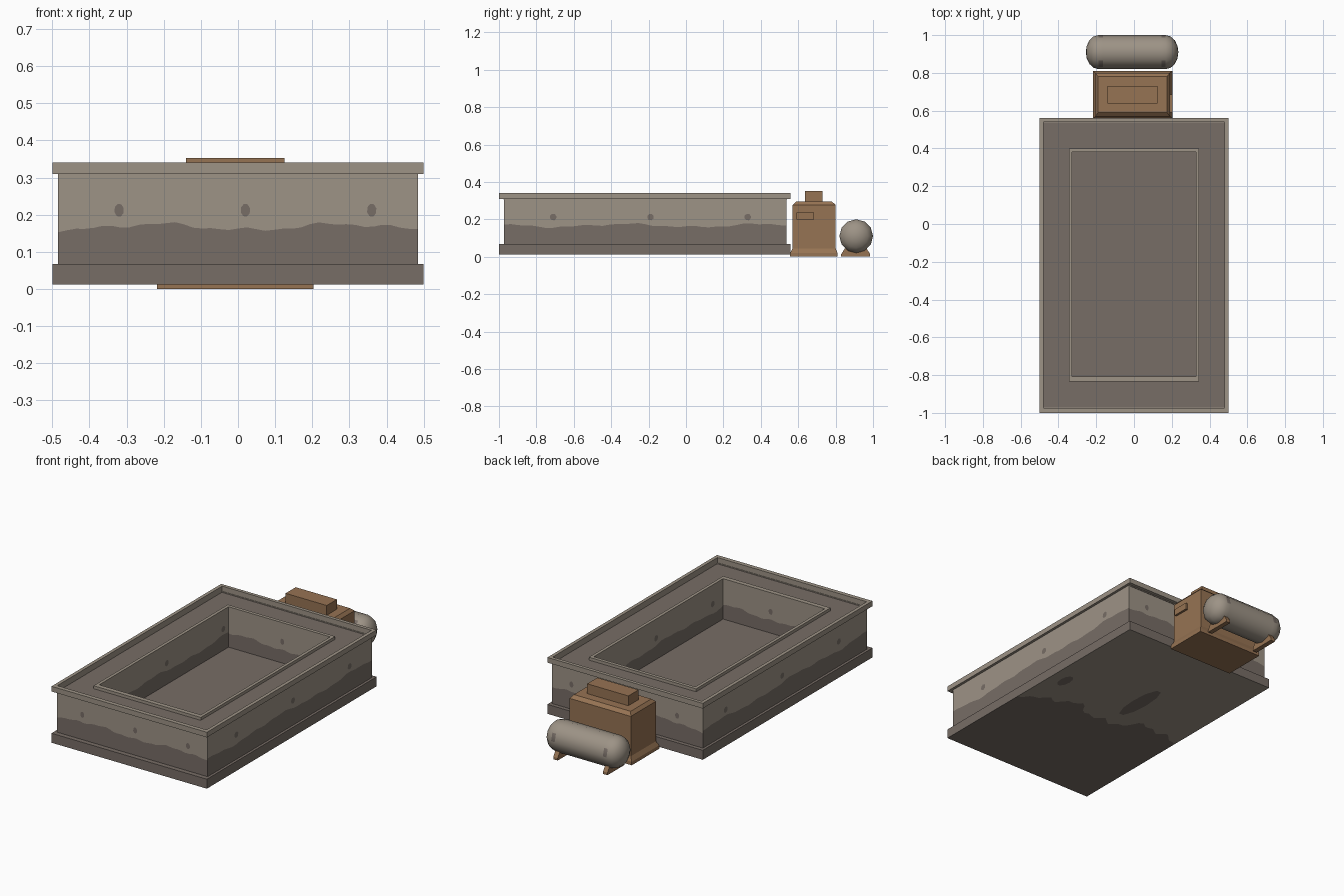
import bpy, bmesh, math
from mathutils import Vector

if "Cube" in bpy.data.objects:
    bpy.data.objects.remove(bpy.data.objects["Cube"])


def material(name, rgb):
    lin = [((c / 255 + 0.055) / 1.055) ** 2.4 for c in rgb]
    m = bpy.data.materials.new(name)
    m.diffuse_color = (*lin, 1)
    m.use_nodes = True
    m.node_tree.nodes["Principled BSDF"].inputs["Base Color"].default_value = m.diffuse_color
    return m


MATS = [material("pale_stone", (157, 147, 134)),
        material("damp_stone", (119, 109, 102)),
        material("brown_metal", (150, 115, 83))]
PALE, DAMP, BROWN = 0, 1, 2


def finish(bm, name, smooth=False):
    me = bpy.data.meshes.new(name)
    bm.to_mesh(me)
    bm.free()
    for m in MATS:
        me.materials.append(m)
    ob = bpy.data.objects.new(name, me)
    bpy.context.collection.objects.link(ob)
    if smooth:
        bpy.context.view_layer.objects.active = ob
        ob.select_set(True)
        bpy.ops.object.shade_smooth_by_angle(angle=math.radians(40))
        ob.select_set(False)
    return ob


def face(bm, pts, mat, flip=False):
    f = bm.faces.new([bm.verts.new(p) for p in (reversed(pts) if flip else pts)])
    f.material_index = mat


def corners(r):
    x0, x1, y0, y1 = r
    return [(x0, y0), (x1, y0), (x1, y1), (x0, y1)]


def loft(bm, steps, cap_bottom=False, cap_top=False):
    """Join rectangles; steps are (rect, z, material of the band leading here)."""
    rings = [[Vector((x, y, z)) for x, y in corners(r)] for r, z, _ in steps]
    for a, b, s in zip(rings, rings[1:], steps[1:]):
        if s[2] is None:
            continue
        for i in range(4):
            j = (i + 1) % 4
            face(bm, [a[i], a[j], b[j], b[i]], s[2])
    if cap_bottom:
        face(bm, rings[0], steps[0][2], True)
    if cap_top:
        face(bm, rings[-1], steps[-1][2])


def wave(t):
    return (0.008 * math.cos(2 * math.pi * (t + 0.22) / 0.5)
            + 0.004 * math.sin(31 * t + 1) + 0.003 * math.sin(67 * t))


def stained_wall(bm, rect, z0, z1, inside):
    """Four walls split into damp and pale along a wavy tide line."""
    c = corners(rect)
    n = 40
    for i in range(4):
        p, q = Vector(c[i]), Vector(c[(i + 1) % 4])
        axis = i % 2
        cols = []
        for k in range(n + 1):
            v = p.lerp(q, k / n)
            t = v[axis] if axis == 0 else v[axis] / 1.5
            zl = 0.167 + wave(t)
            cols.append([Vector((v.x, v.y, z)) for z in (z0, zl, z1)])
        for a, b in zip(cols, cols[1:]):
            face(bm, [a[0], b[0], b[1], a[1]], DAMP, inside)
            face(bm, [a[1], b[1], b[2], a[2]], PALE, inside)
        # Small damp blotches
        lo, hi = sorted((p[axis], q[axis]))
        out = -1 if i in (0, 3) else 1
        off = p[1 - axis] + out * (-0.002 if inside else 0.002)
        for s in ((-0.32, 0.02, 0.36) if axis == 0 else (-0.71, -0.19, 0.33)):
            if lo + 0.02 < s < hi - 0.02:
                pts = []
                for k in range(8):
                    a = k * math.pi / 4 + 0.3
                    u = s + (0.013, 0.018)[axis] * math.cos(a)
                    z = 0.212 + 0.018 * math.sin(a)
                    pts.append((u, off, z) if axis == 0 else (off, u, z))
                face(bm, pts, DAMP, (i in (2, 3)) != inside)


# Basin: plinth, stained walls, rim, ledge, pool kerb, pool
BASE = (-0.5, 0.5, -1.0, 0.56)
WALL = (-0.485, 0.485, -0.972, 0.537)
LIP = (-0.48, 0.48, -0.975, 0.54)
KERB = (-0.345, 0.345, -0.835, 0.40)
POOL = (-0.327, 0.327, -0.808, 0.38)
bm = bmesh.new()
loft(bm, [(BASE, 0.012, DAMP), (BASE, 0.067, DAMP), (WALL, 0.067, DAMP),
          (WALL, 0.31, None), (BASE, 0.31, PALE), (BASE, 0.34, PALE),
          (LIP, 0.34, PALE), (LIP, 0.305, PALE), (KERB, 0.305, DAMP),
          (KERB, 0.322, PALE), (POOL, 0.322, PALE), (POOL, 0.087, None)])
face(bm, [(x, y, 0.087) for x, y in corners(POOL)], DAMP)
stained_wall(bm, WALL, 0.067, 0.31, False)
stained_wall(bm, POOL, 0.087, 0.322, True)
# Underside, damp towards the front
N = 40
cols = []
for k in range(N + 1):
    x = -0.5 + k / N
    yl = -0.27 - 0.12 * x + 5 * wave(-x)
    cols.append([Vector((x, y, 0.012)) for y in (-1.0, yl, 0.56)])
for a, b in zip(cols, cols[1:]):
    face(bm, [a[0], b[0], b[1], a[1]], DAMP, True)
    face(bm, [a[1], b[1], b[2], a[2]], PALE, True)
for cx, cy, rx, ry in ((0.41, -0.10, 0.03, 0.06), (-0.06, -0.02, 0.045, 0.17)):
    face(bm, [(cx + rx * math.cos(k * math.pi / 5), cy + ry * math.sin(k * math.pi / 5), 0.01)
              for k in range(10)], DAMP, True)
finish(bm, "basin")

# Pump housing with flared foot and chamfered top
bm = bmesh.new()
FOOT = (-0.218, 0.203, 0.557, 0.81)
BODY = (-0.205, 0.19, 0.57, 0.80)
loft(bm, [(FOOT, 0.0, BROWN), (FOOT, 0.02, BROWN), (BODY, 0.045, BROWN),
          (BODY, 0.277, BROWN), ((-0.19, 0.175, 0.59, 0.78), 0.295, BROWN)], True, True)
finish(bm, "pump_housing")


def box(name, rect, z0, z1):
    b = bmesh.new()
    loft(b, [(rect, z0, BROWN), (rect, z1, BROWN)], True, True)
    finish(b, name)


box("pump_cap", (-0.14, 0.125, 0.637, 0.73), 0.29, 0.352)
box("pump_side_panel", (0.18, 0.203, 0.59, 0.685), 0.198, 0.236)

# Tank with domed ends and damp marks
TX, TY, TZ, R, SIDES = -0.01, 0.91, 0.11, 0.09, 12
half = [(0.155, R), (0.178, R)] + [(0.178 + 0.067 * math.sin(t), R * math.cos(t))
                                   for t in (0.4, 0.8, 1.2)]
prof = [(-x, r) for x, r in reversed(half)] + half
bm = bmesh.new()
rings = [[bm.verts.new((TX + x, TY + r * math.cos(2 * math.pi * k / SIDES),
                        TZ + r * math.sin(2 * math.pi * k / SIDES)))
          for k in range(SIDES)] for x, r in prof]
for n, (a, b) in enumerate(zip(rings, rings[1:])):
    for k in range(SIDES):
        j = (k + 1) % SIDES
        f = bm.faces.new([a[k], a[j], b[j], b[k]])
        f.material_index = DAMP if n in (3, 5) and k % 4 == 0 else PALE
for ring, s in ((rings[0], -1), (rings[-1], 1)):
    tip = bm.verts.new((TX + s * 0.245, TY, TZ))
    for k in range(SIDES):
        bm.faces.new([ring[k], ring[(k + 1) % SIDES], tip])
bmesh.ops.recalc_face_normals(bm, faces=bm.faces)
finish(bm, "tank", True)

# Two cradle feet under the tank
for name, x in (("tank_foot_left", -0.17), ("tank_foot_right", 0.15)):
    bm = bmesh.new()
    w = 0.014
    loft(bm, [((x - w, x + w, 0.83, 0.985), 0.0, BROWN),
              ((x - w, x + w, 0.83, 0.985), 0.014, BROWN),
              ((x - w, x + w, 0.85, 0.965), 0.045, BROWN)], True, True)
    finish(bm, name)
